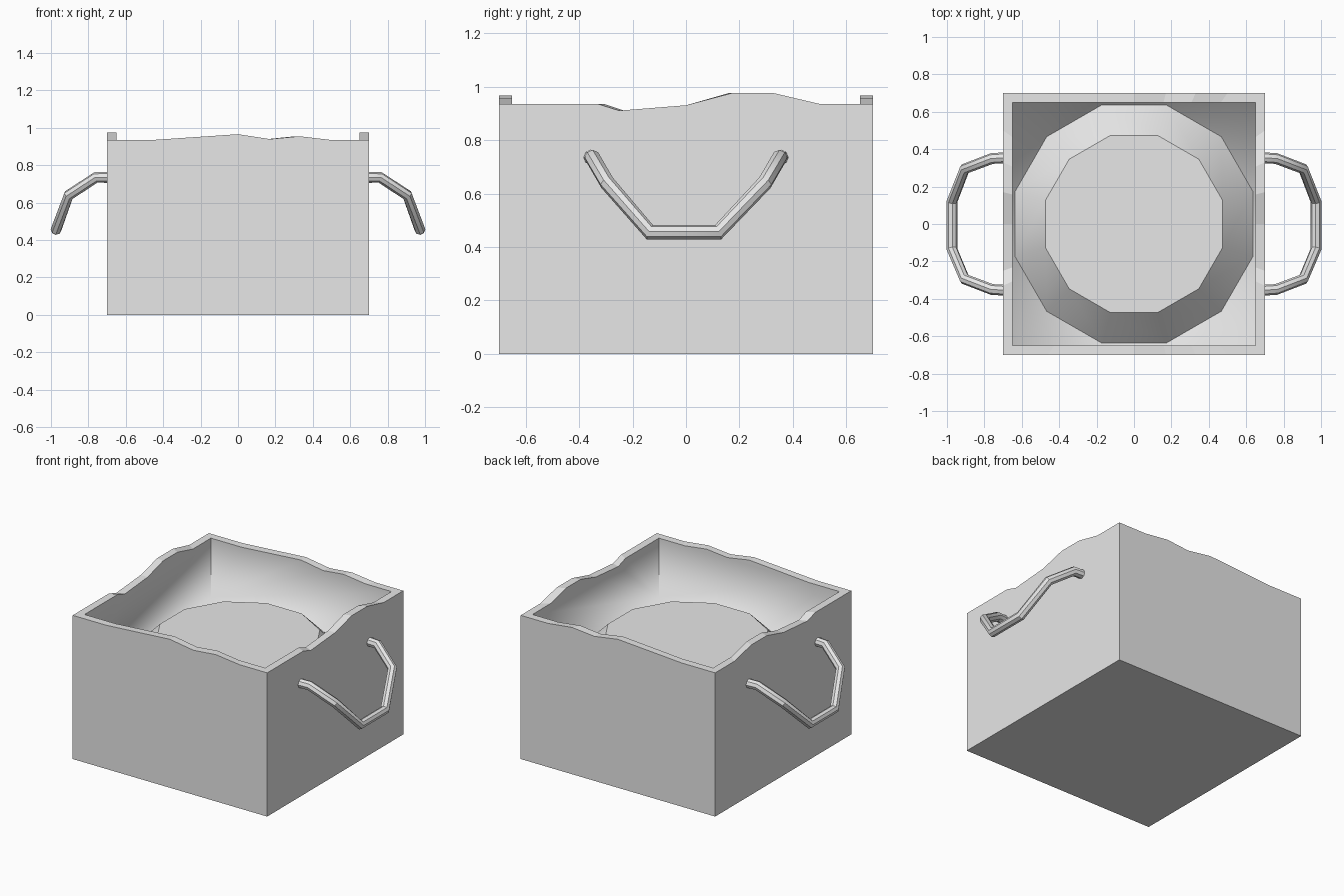
import bpy, bmesh, math

cube = bpy.data.objects.get("Cube")
if cube:
    bpy.data.objects.remove(cube, do_unlink=True)

OUT, IN = 0.70, 0.65      # outer and inner half widths
FLOOR = 0.55              # inside floor height
RIM = 0.935

grey = bpy.data.materials.new("light_grey")
grey.use_nodes = True
colour = (0.8, 0.8, 0.8, 1)
grey.diffuse_color = colour
grey.node_tree.nodes["Principled BSDF"].inputs["Base Color"].default_value = colour


def add_mesh(name, bm):
    mesh = bpy.data.meshes.new(name)
    bm.to_mesh(mesh)
    bm.free()
    mesh.materials.append(grey)
    obj = bpy.data.objects.new(name, mesh)
    bpy.context.collection.objects.link(obj)
    return obj


# Wavy rim heights: (distance along the wall, height)
long_wave = [(-OUT, RIM), (-0.46, RIM), (0, 0.966), (0.17, 0.94),
             (0.33, 0.955), (0.5, RIM), (OUT, RIM)]
side_wave = [(-OUT, RIM), (-0.33, RIM), (-0.25, 0.91), (0, 0.93), (0.17, 0.975),
             (0.33, 0.975), (0.5, RIM), (OUT, RIM)]
walls = [
    (long_wave, lambda t, d, z: (t, -d, z)),
    (long_wave, lambda t, d, z: (t, d, z)),
    (side_wave, lambda t, d, z: (d, t, z)),
    (side_wave, lambda t, d, z: (-d, t, z)),
]

# Open box: outer wall, rim strip and inner wall on each side
bm = bmesh.new()
for wave, place in walls:
    rims = []
    for d, base in ((OUT, 0), (IN, FLOOR)):
        rim = [bm.verts.new(place(t * d / OUT, d, z)) for t, z in wave]
        feet = [bm.verts.new(place(t, d, base)) for t in (d, -d)]
        face = bm.faces.new(rim + feet)
        face.smooth = d == IN
        rims.append(rim)
    a, b = rims
    for i in range(len(wave) - 1):
        bm.faces.new((a[i], a[i + 1], b[i + 1], b[i]))
for d, z in ((OUT, 0), (IN, FLOOR)):
    face = bm.faces.new([bm.verts.new((x * d, y * d, z))
                         for x, y in ((-1, -1), (1, -1), (1, 1), (-1, 1))])
    face.smooth = d == IN
bmesh.ops.remove_doubles(bm, verts=bm.verts, dist=0.0005)
bmesh.ops.recalc_face_normals(bm, faces=bm.faces)

# Only the join between inner walls and floor is shaded soft
for edge in bm.edges:
    edge.smooth = all(abs(v.co.z - FLOOR) < 0.001 for v in edge.verts)
add_mesh("box", bm)

# Twelve-sided mound filling the inside
bm = bmesh.new()
bmesh.ops.create_cone(bm, cap_ends=True, segments=12, radius1=0.66, radius2=0.49,
                      depth=0.17)
turn = math.radians(15)
first = max(bm.verts, key=lambda v: v.co.x)
turn -= math.atan2(first.co.y, first.co.x)
for v in bm.verts:
    x, y = v.co.x, v.co.y
    v.co = (x * math.cos(turn) - y * math.sin(turn),
            x * math.sin(turn) + y * math.cos(turn), v.co.z + 0.635)
mound = add_mesh("mound", bm)

# Bent tube handles on both sides
path = [(0.68, -0.355, 0.735), (0.76, -0.35, 0.735), (0.905, -0.295, 0.64),
        (0.973, -0.135, 0.455), (0.973, 0.12, 0.455), (0.905, 0.295, 0.64),
        (0.76, 0.35, 0.735), (0.68, 0.355, 0.735)]
handles = []
for name, side in (("left_handle", 1), ("right_handle", -1)):
    curve = bpy.data.curves.new(name, "CURVE")
    curve.dimensions = "3D"
    curve.bevel_depth = 0.029
    curve.bevel_resolution = 2
    curve.use_fill_caps = True
    spline = curve.splines.new("POLY")
    spline.points.add(len(path) - 1)
    for point, (x, y, z) in zip(spline.points, path):
        point.co = (side * x, y, z, 1)
    curve.materials.append(grey)
    handle = bpy.data.objects.new(name, curve)
    bpy.context.collection.objects.link(handle)
    handles.append(handle)

# Turn the tubes into meshes and shade the rounded parts
bpy.ops.object.select_all(action="DESELECT")
for obj in handles:
    obj.select_set(True)
bpy.context.view_layer.objects.active = handles[0]
bpy.ops.object.convert(target="MESH")
mound.select_set(True)
bpy.context.view_layer.objects.active = mound
bpy.ops.object.shade_smooth_by_angle(angle=math.radians(35))
